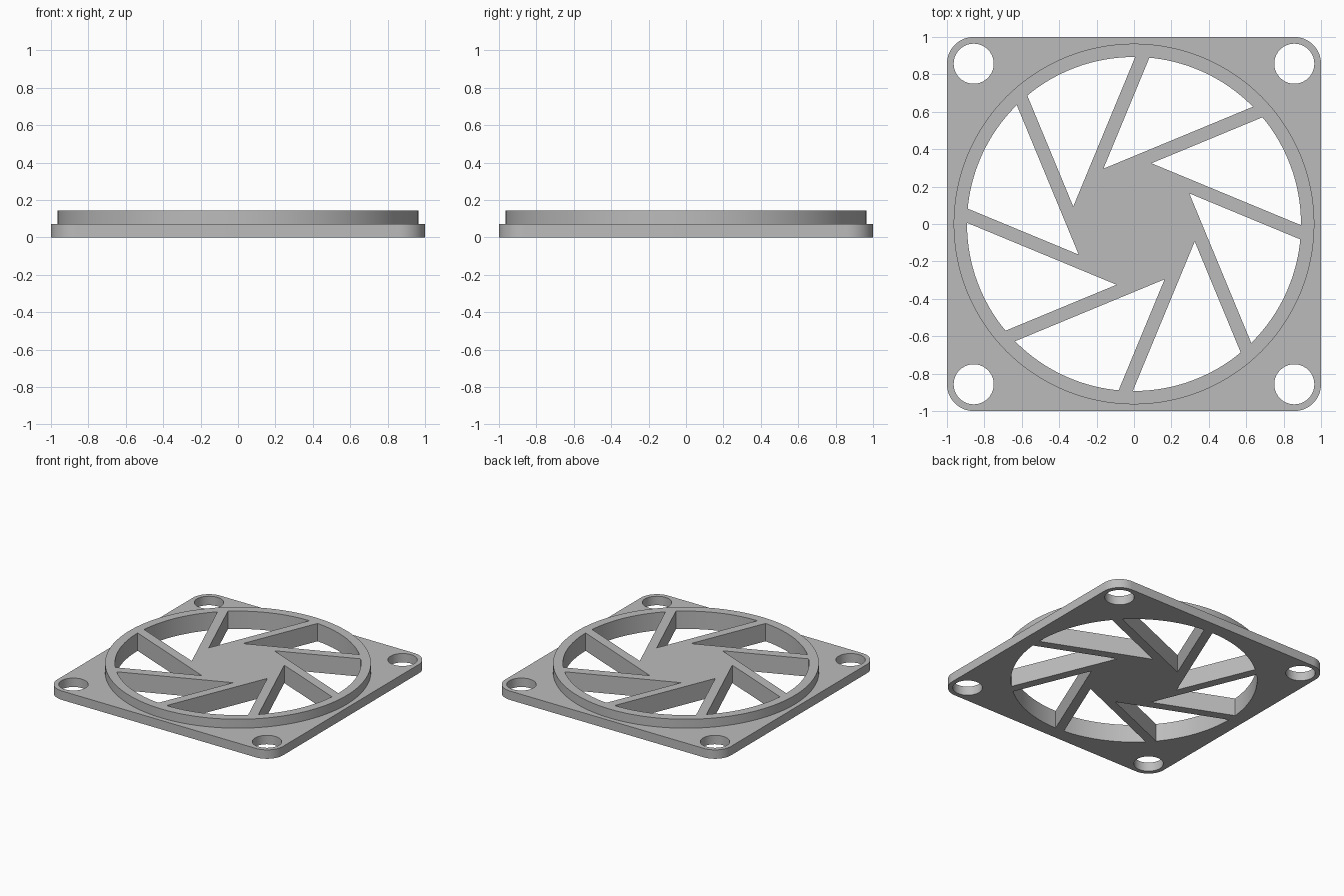
import bpy
import bmesh
from math import cos, sin, pi, acos, asin
from mathutils import Vector

cube = bpy.data.objects.get("Cube")
if cube:
    bpy.data.objects.remove(cube)

# Main dimensions, in units of the raised ring's thickness
U = 1 / 14
PLATE_TOP, RING_TOP = 1 * U, 2 * U
RING_OUTER, RING_INNER = 13.5 * U, 12.5 * U
HOLE_CENTRE, HOLE_RADIUS, CORNER_RADIUS = 12 * U, 1.5 * U, 2 * U
SPOKE_NEAR, SPOKE_FAR = 3.7 * U, 4.7 * U   # spoke edges, measured from the centre
SPOKES = 8

grey = bpy.data.materials.new("light grey")
grey.use_nodes = True
colour = (0.5, 0.5, 0.5, 1)
grey.diffuse_color = colour
grey.node_tree.nodes["Principled BSDF"].inputs["Base Color"].default_value = colour


def arc(x, y, radius, start, end, steps):
    angles = [start + (end - start) * i / steps for i in range(steps + 1)]
    return [Vector((x + radius * cos(a), y + radius * sin(a))) for a in angles]


def circle(x, y, radius, steps):
    return arc(x, y, radius, 0, 2 * pi, steps)[:-1]


def rounded_square():
    points = []
    for k in range(4):
        a = pi / 4 + k * pi / 2
        x, y = (HOLE_CENTRE * 2 ** 0.5 * f(a) for f in (cos, sin))
        points += arc(x, y, CORNER_RADIUS, a - pi / 4, a + pi / 4, 16)
    return points


def window(k):
    """Opening between two neighbouring slanted spokes, closed by the ring's arc."""
    turn = 2 * pi / SPOKES
    low = pi / 8 + k * turn
    high = low + turn
    along = Vector((cos(low), sin(low)))
    across = Vector((-sin(low), cos(low)))
    slide = (SPOKE_FAR * cos(turn) - SPOKE_NEAR) / sin(turn)
    corner = across * SPOKE_FAR + along * slide
    start = low + asin(SPOKE_FAR / RING_INNER)
    end = high + asin(SPOKE_NEAR / RING_INNER)
    return [corner] + arc(0, 0, RING_INNER, start, end, 20)


bm = bmesh.new()


def loop_at(points, z):
    return [bm.verts.new((p.x, p.y, z)) for p in points]


def wall(lower, upper):
    n = len(lower)
    for i in range(n):
        j = (i + 1) % n
        bm.faces.new((lower[i], lower[j], upper[j], upper[i]))


def cap(loops):
    """Flat face inside the first loop, with the other loops as openings."""
    edges = []
    for loop in loops:
        for a, b in zip(loop, loop[1:] + loop[:1]):
            edges.append(bm.edges.get((a, b)) or bm.edges.new((a, b)))
    bmesh.ops.triangle_fill(bm, edges=edges, use_beauty=True, normal=(0, 0, 1))


# Outlines
outer = rounded_square()
ring = circle(0, 0, RING_OUTER, 128)
windows = [window(k) for k in range(SPOKES)]
holes = [circle(sx * HOLE_CENTRE, sy * HOLE_CENTRE, HOLE_RADIUS, 40)
         for sx in (-1, 1) for sy in (-1, 1)]

# Vertex loops at each level
outer_low, outer_high = loop_at(outer, 0), loop_at(outer, PLATE_TOP)
ring_low, ring_high = loop_at(ring, PLATE_TOP), loop_at(ring, RING_TOP)
holes_low = [loop_at(h, 0) for h in holes]
holes_high = [loop_at(h, PLATE_TOP) for h in holes]
windows_low = [loop_at(w, 0) for w in windows]
windows_high = [loop_at(w, RING_TOP) for w in windows]

# Underside, plate top, and top of the ring, spokes and hub
cap([outer_low] + holes_low + windows_low)
cap([outer_high, ring_low] + holes_high)
cap([ring_high] + windows_high)

# Plate rim, ring wall, screw hole walls and window walls
wall(outer_low, outer_high)
wall(ring_low, ring_high)
for low, high in zip(holes_low + windows_low, holes_high + windows_high):
    wall(low, high)

bmesh.ops.recalc_face_normals(bm, faces=bm.faces[:])
mesh = bpy.data.meshes.new("fan_guard")
bm.to_mesh(mesh)
bm.free()
mesh.materials.append(grey)
guard = bpy.data.objects.new("fan_guard", mesh)
bpy.context.collection.objects.link(guard)

bpy.ops.object.select_all(action="DESELECT")
guard.select_set(True)
bpy.context.view_layer.objects.active = guard
bpy.ops.object.shade_smooth_by_angle(angle=pi / 6)
